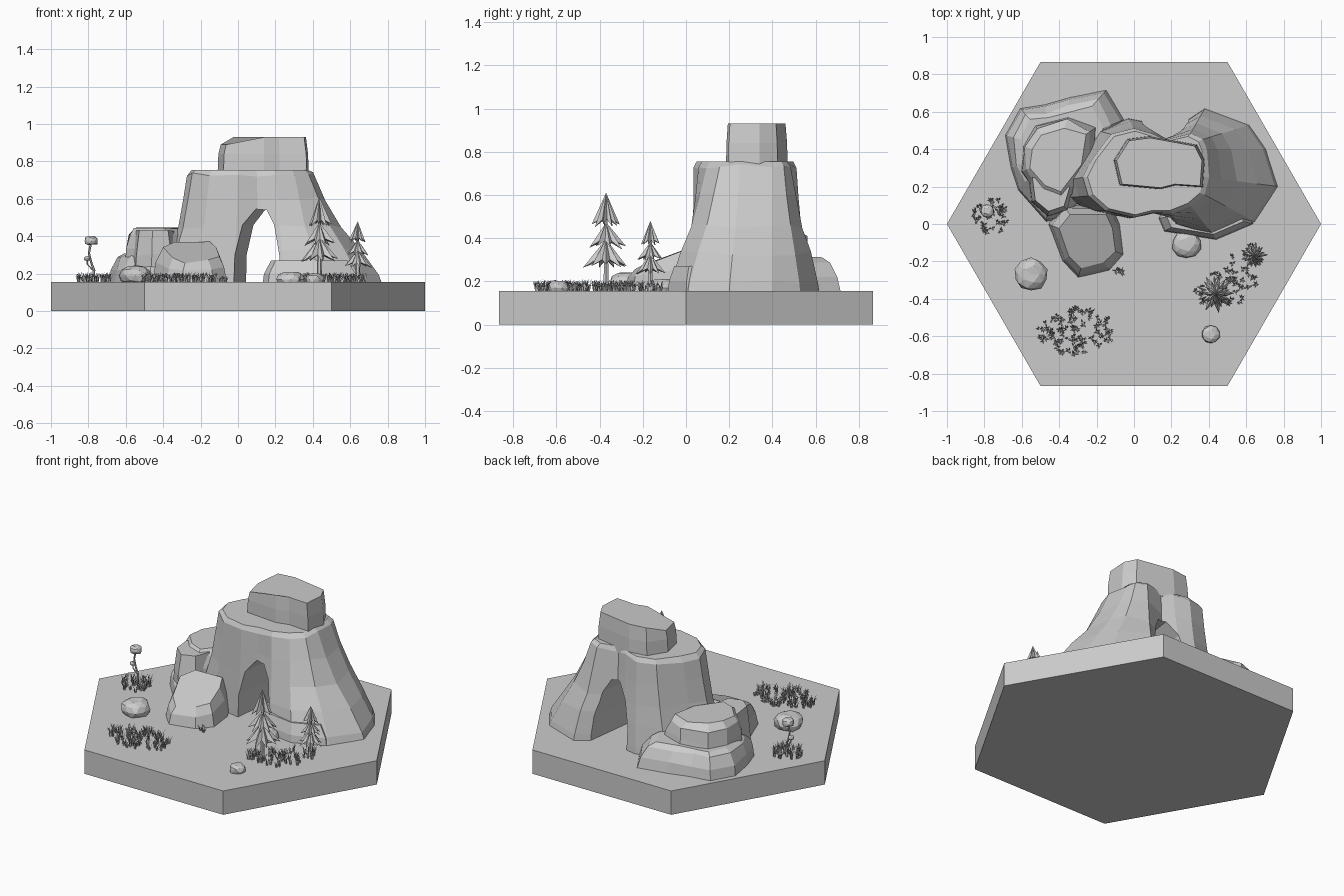
import bpy, bmesh, math, random
from mathutils import Vector

random.seed(4)
cube = bpy.data.objects.get("Cube")
if cube:
    bpy.data.objects.remove(cube, do_unlink=True)

stone = bpy.data.materials.new("plain grey")
stone.use_nodes = True
GREY = (0.6, 0.6, 0.6, 1)
stone.diffuse_color = GREY
stone.node_tree.nodes["Principled BSDF"].inputs["Base Color"].default_value = GREY
GROUND = 0.155


def finish(name, bm, fix=True):
    if fix:
        bmesh.ops.recalc_face_normals(bm, faces=bm.faces)
    mesh = bpy.data.meshes.new(name)
    bm.to_mesh(mesh)
    bm.free()
    mesh.materials.append(stone)
    obj = bpy.data.objects.new(name, mesh)
    bpy.context.collection.objects.link(obj)
    return obj


def loft(name, rings):
    """Skin a stack of closed rings and cap both ends."""
    bm = bmesh.new()
    rows = [[bm.verts.new(p) for p in ring] for ring in rings]
    n = len(rows[0])
    for a, b in zip(rows, rows[1:]):
        for i in range(n):
            j = (i + 1) % n
            bm.faces.new((a[i], a[j], b[j], b[i]))
    bm.faces.new(rows[0])
    bm.faces.new(rows[-1])
    return finish(name, bm)


def scaled(outline, z, size=1.0, shake=0.0, slope=0.0):
    """Outline scaled about its middle, at height z, with rough edges."""
    cx = sum(p[0] for p in outline) / len(outline)
    cy = sum(p[1] for p in outline) / len(outline)
    ring = []
    for x, y in outline:
        s = size + random.uniform(-shake, shake)
        px, py = cx + (x - cx) * s, cy + (y - cy) * s
        ring.append((px, py, z + slope * (py - cy) + random.uniform(-shake, shake) / 5))
    return ring


# Hexagonal base
hexagon = [(math.cos(k * math.pi / 3), math.sin(k * math.pi / 3)) for k in range(6)]
loft("hex_base", [scaled(hexagon, 0), scaled(hexagon, GROUND)])

# Arch rock: wide foot outline blended into the shelf outline
foot = [(-.385, .23), (-.31, .32), (-.2, .5), (-.03, .565), (.07, .545), (.17, .48),
        (.38, .62), (.62, .53), (.71, .4), (.775, .2), (.65, .01), (.44, -.08),
        (.25, -.02), (.12, .05), (-.02, .03), (-.23, .07), (-.37, .14)]
shelf = [(-.27, .25), (-.22, .35), (-.12, .48), (0, .51), (.1, .48), (.17, .45),
         (.3, .48), (.36, .45), (.38, .4), (.39, .25), (.37, .16), (.3, .1),
         (.2, .06), (.1, .06), (0, .035), (-.15, .07), (-.24, .15)]
rings = []
for z, t in ((GROUND - .02, 0), (.2, .06), (.33, .3), (.45, .58), (.6, .8), (.73, .97)):
    rings.append([(a[0] + (b[0] - a[0]) * t, a[1] + (b[1] - a[1]) * t,
                   z + random.uniform(-.012, .012) * (0 < t))
                  for a, b in zip(foot, shelf)])
rings.append(scaled(shelf, .755, .94))
arch = loft("arch_rock", rings)

# Skewed tunnel cut through the arch rock
opening = [(-.12, 0), (-.11, .3), (-.07, .46), (0, .545), (.06, .54), (.1, .46), (.13, .3), (.14, 0)]
cutter = loft("tunnel_cutter", [[(x + sx, y, z) for x, z in opening]
                               for y, sx in ((-.3, .06), (.1, .1), (.8, .19))])
cut = arch.modifiers.new("tunnel", 'BOOLEAN')
cut.operation = 'DIFFERENCE'
cut.solver = 'EXACT'
cut.object = cutter
bpy.context.view_layer.objects.active = arch
bpy.ops.object.modifier_apply(modifier=cut.name)
bpy.data.objects.remove(cutter, do_unlink=True)

# Flat cap on top
cap = [(-.1, .34), (-.03, .45), (.085, .465), (.33, .42), (.37, .34),
       (.36, .2), (.22, .21), (.14, .19), (-.07, .21)]
top = scaled(cap, .93, .97)
top = [(x, y, z - (.04 if x < -.02 and y < .4 else 0)) for x, y, z in top]
loft("cap_rock", [scaled(cap, .72, 1.04), scaled(cap, .84, 1.02), top])

# Low ledge at the foot of the right pillar
ledge = [(.13, .03), (.16, -.04), (.44, -.085), (.64, 0), (.55, .25), (.25, .25)]
loft("foot_ledge", [scaled(ledge, GROUND - .02), scaled(ledge, .2, .96), scaled(ledge, .27, .8)])

# Stepped boulders behind the left pillar
low = [(-.69, .475), (-.61, .62), (-.48, .64), (-.34, .68), (-.145, .72), (-.05, .56),
       (-.2, .25), (-.36, .03), (-.47, .01), (-.62, .18), (-.66, .3)]
loft("back_boulder_lower", [scaled(low, GROUND - .02), scaled(low, .22, .95, .02),
                            scaled(low, .28, .82, .05), scaled(low, .31, .7, .03)])
mid = [(-.6, .42), (-.53, .53), (-.35, .58), (-.2, .52), (-.22, .3), (-.38, .1), (-.5, .14), (-.6, .28)]
loft("back_boulder_upper", [scaled(mid, .2, 1.04), scaled(mid, .33, .98, .06),
                            scaled(mid, .41, .88, .06), scaled(mid, .44, .72, .04)])
side = [(-.54, .12), (-.56, .26), (-.4, .3), (-.33, .2), (-.36, .08), (-.46, .05)]
loft("side_boulder", [scaled(side, GROUND, 1.1), scaled(side, .3, 1.03, .04), scaled(side, .43, .85, .03)])

# Boulder in front of the left pillar, with a sloping top
front = [(-.46, 0), (-.385, -.2), (-.3, -.29), (-.13, -.25), (-.055, -.165),
         (-.075, 0), (-.12, .1), (-.38, .1)]
loft("front_boulder", [scaled(front, GROUND - .02), scaled(front, .25, .9, .02, .2),
                       scaled(front, .315, .74, .02, .38)])


# Loose stones
def pebble(name, x, y, z, rx, ry, rz):
    bm = bmesh.new()
    bmesh.ops.create_icosphere(bm, subdivisions=2, radius=1)
    for v in bm.verts:
        k = random.uniform(.93, 1.04)
        v.co = (x + v.co.x * rx * k, y + v.co.y * ry * k, z + max(-.6, min(.8, v.co.z)) * rz * k)
    return finish(name, bm)


pebble("left_stone", -.55, -.27, .19, .09, .09, .065)
pebble("small_stone", .41, -.59, .17, .05, .05, .04)
pebble("foot_stone", .28, -.11, .17, .08, .075, .05)


def tube(name, path, radii, sides=6):
    """Round stem through a list of points."""
    rings = []
    for (x, y, z), r in zip(path, radii):
        rings.append([(x + r * math.cos(k * math.tau / sides),
                       y + r * math.sin(k * math.tau / sides), z) for k in range(sides)])
    return loft(name, rings)


# Pines with star-shaped drooping tiers
def pine(name, x, y, height, width):
    tube(name + "_trunk", [(x, y, GROUND), (x, y, GROUND + height * .8)], [.014, .007])
    bm = bmesh.new()
    blades = 9
    for tier, (low_z, tall, size) in enumerate(((.23, .3, 1), (.42, .28, .86), (.64, .36, .62))):
        base = GROUND + height * low_z
        apex = bm.verts.new((x, y, base + height * tall))
        under = bm.verts.new((x, y, base + height * .1))
        rim = []
        for k in range(blades * 2):
            a = (k + tier * .7) * math.pi / blades
            tip = k % 2 == 0
            r = width * size * (random.uniform(.85, 1.05) if tip else .5)
            z = base + (random.uniform(0, .02) if tip else height * .09)
            rim.append(bm.verts.new((x + r * math.cos(a), y + r * math.sin(a), z)))
        for a, b in zip(rim, rim[1:] + rim[:1]):
            bm.faces.new((apex, a, b))
            bm.faces.new((under, b, a))
    finish(name + "_needles", bm)


pine("tall_pine", .435, -.37, .455, .105)
pine("short_pine", .64, -.165, .325, .075)

# Sprouting plant with two round heads
px, py = -.785, .07
tube("plant_stem", [(px + .01, py, GROUND), (px + .015, py, .22), (px, py, .26),
                    (px - .012, py, .31), (px, py, .37)], [.009, .007, .006, .006, .006])
tube("plant_twig", [(px + .008, py, .22), (px - .02, py, .25), (px - .022, py, .28)], [.005, .004, .004])
pebble("plant_head", px, py, .375, .038, .038, .034)
pebble("plant_bud", px - .022, py, .28, .018, .018, .016)


# Grass patches of bent triangular blades
def grass(name, x, y, rx, ry, tufts, tall=.05):
    bm = bmesh.new()
    for _ in range(tufts):
        d, t = math.sqrt(random.random()), random.uniform(0, math.tau)
        root = Vector((x + rx * d * math.cos(t), y + ry * d * math.sin(t), GROUND))
        for _ in range(5):
            a = random.uniform(0, math.tau)
            out = Vector((math.cos(a), math.sin(a), 0))
            wide = Vector((-out.y, out.x, 0)) * .004
            h = tall * random.uniform(.6, 1.1)
            up = Vector((0, 0, h))
            p = root + out * .004
            knee = p + out * .005 + up * .6
            quad = [bm.verts.new(q) for q in (p - wide, p + wide, knee + wide * .7, knee - wide * .7)]
            tip = bm.verts.new(p + out * .017 + up)
            bm.faces.new(quad)
            bm.faces.new((quad[3], quad[2], tip))
    finish(name, bm, False)


grass("front_grass", -.31, -.57, .2, .125, 95)
grass("plant_grass", -.77, .04, .09, .1, 40)
grass("tall_pine_grass", .46, -.36, .13, .1, 40)
grass("short_pine_grass", .59, -.22, .11, .13, 30)
grass("lone_tuft", -.08, -.255, .02, .01, 4, .035)
